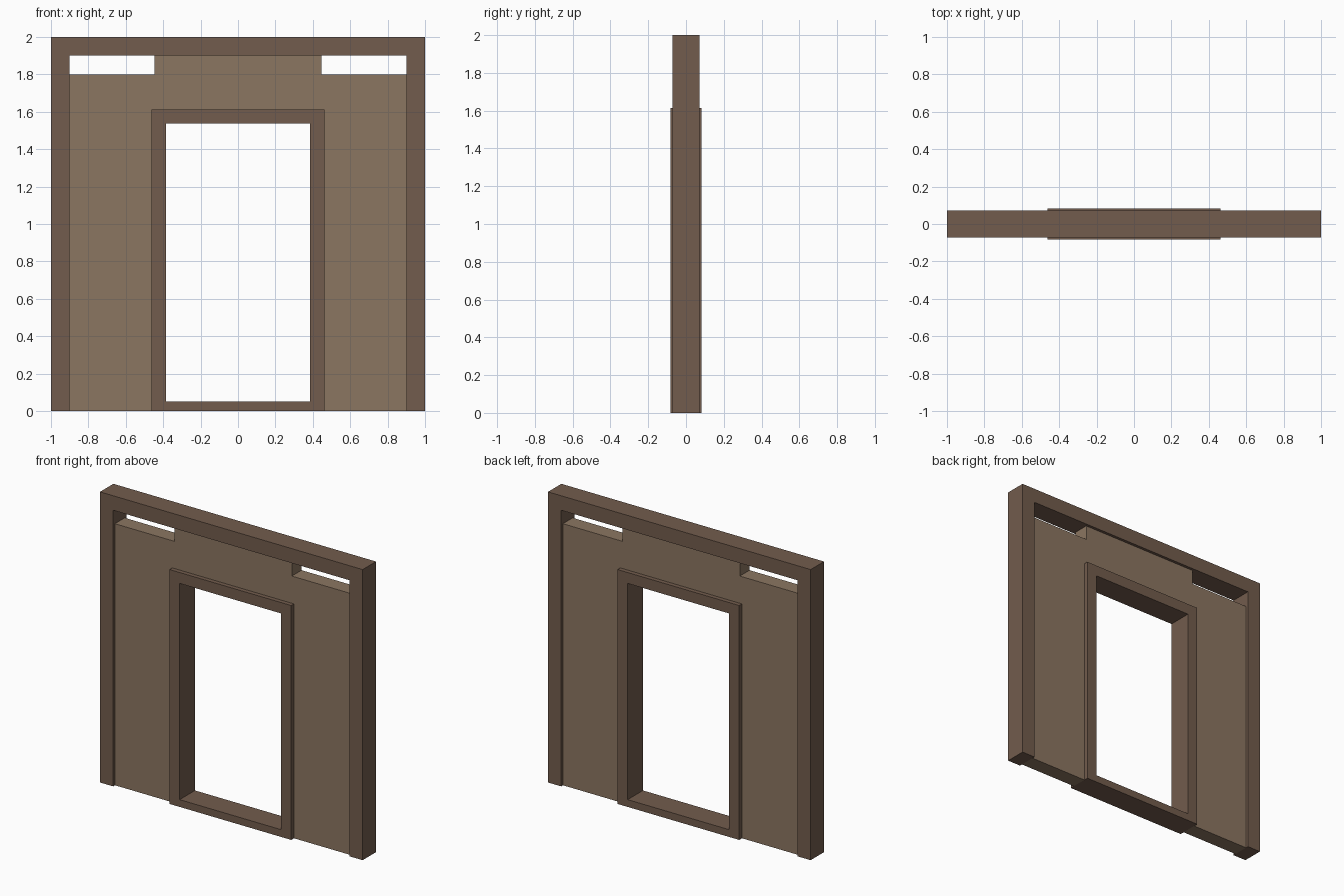
import bpy, bmesh

if "Cube" in bpy.data.objects:
    bpy.data.objects.remove(bpy.data.objects["Cube"])


def material(name, rgb):
    m = bpy.data.materials.new(name)
    m.diffuse_color = (*rgb, 1)
    m.use_nodes = True
    m.node_tree.nodes["Principled BSDF"].inputs["Base Color"].default_value = m.diffuse_color
    return m


FRAME = material("dark_wood", (0.17, 0.107, 0.074))
PANEL = material("light_wood", (0.26, 0.18, 0.12))


def finish(name, bm, mat):
    bmesh.ops.recalc_face_normals(bm, faces=bm.faces)
    mesh = bpy.data.meshes.new(name)
    bm.to_mesh(mesh)
    bm.free()
    mesh.materials.append(mat)
    obj = bpy.data.objects.new(name, mesh)
    bpy.context.collection.objects.link(obj)


def extrude_front(bm, faces, half):
    """Extrude front faces lying at y = -half through to y = +half."""
    res = bmesh.ops.extrude_face_region(bm, geom=faces, use_keep_orig=True)
    verts = [g for g in res["geom"] if isinstance(g, bmesh.types.BMVert)]
    bmesh.ops.translate(bm, verts=verts, vec=(0, 2 * half, 0))


def slab(name, right_half, half, mat):
    """Slab from the right half of an x/z outline, mirrored to the left."""
    pts = right_half + [(-x, z) for x, z in reversed(right_half)]
    bm = bmesh.new()
    face = bm.faces.new([bm.verts.new((x, -half, z)) for x, z in pts])
    extrude_front(bm, [face], half)
    finish(name, bm, mat)


def ring(name, outer, inner, half, mat):
    """Rectangular frame; outer and inner are (half width, z low, z high)."""
    bm = bmesh.new()
    loops = [[bm.verts.new((x, -half, z)) for x, z in
              ((-w, lo), (w, lo), (w, hi), (-w, hi))]
             for w, lo, hi in (outer, inner)]
    a, b = loops
    faces = [bm.faces.new((a[i], a[(i + 1) % 4], b[(i + 1) % 4], b[i]))
             for i in range(4)]
    extrude_front(bm, faces, half)
    finish(name, bm, mat)


# Outer posts and header
slab("outer_frame", [(0.9, 1.9), (0.9, 0), (1, 0), (1, 2)], 0.0725, FRAME)

# Recessed wall with the door opening and two top vents
slab("wall_panel", [(0.463, 1.613), (0.463, 0), (0.9, 0), (0.9, 1.8),
                    (0.447, 1.8), (0.447, 1.9)], 0.053, PANEL)

# Raised door surround with threshold
ring("door_frame", (0.463, 0, 1.613), (0.386, 0.05, 1.538), 0.083, FRAME)
